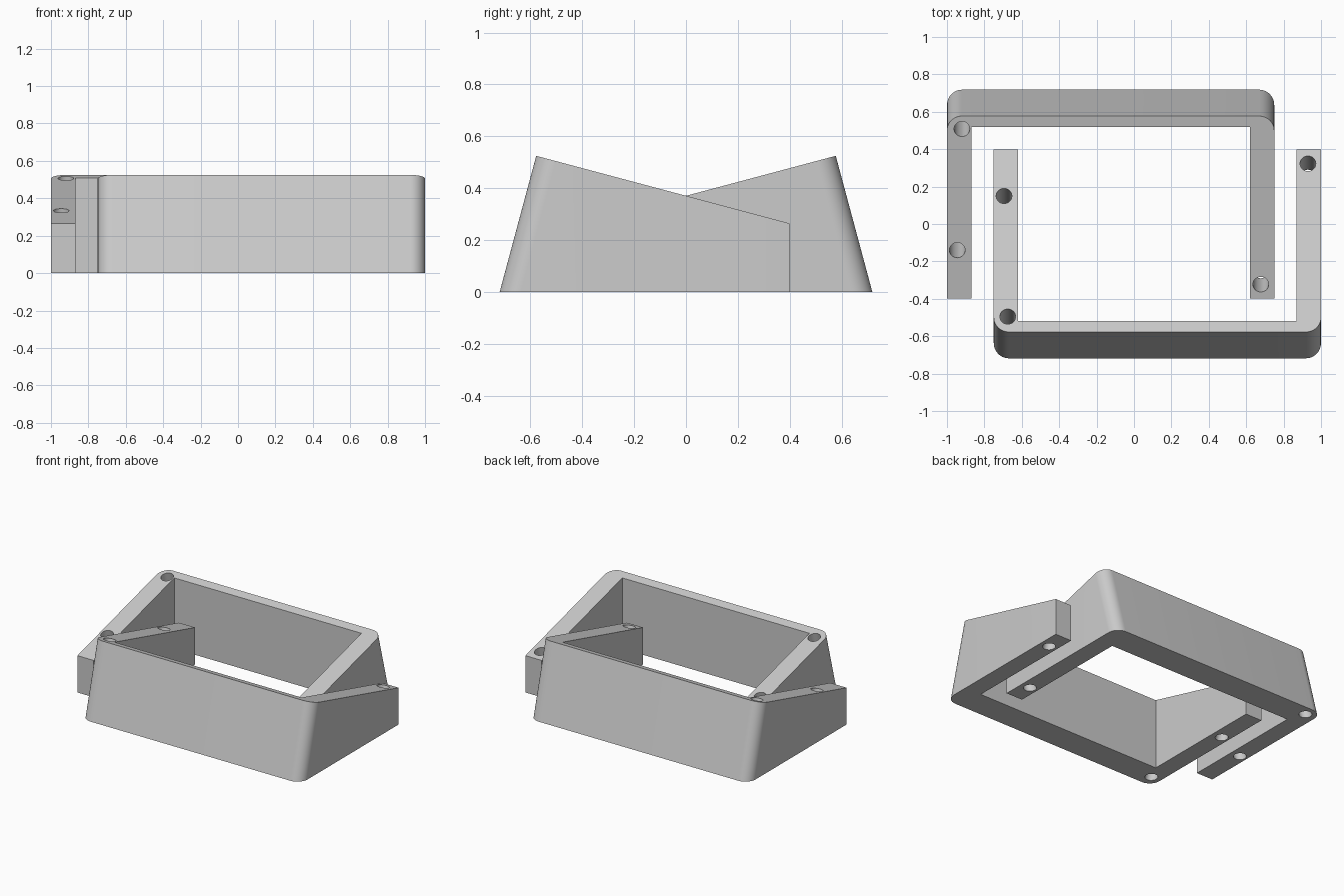
import bpy
import bmesh
import math
from mathutils import Matrix, Vector

cube = bpy.data.objects.get("Cube")
if cube:
    bpy.data.objects.remove(cube, do_unlink=True)

# Shared dimensions of a U-shaped wedge bracket
X0, X1 = -0.75, 1.0                # outer sides
ARM = 0.13                         # arm thickness
INNER_Y = -0.518                   # inside face of the wall
FOOT, TOP, TIP = (-0.718, 0), (-0.577, 0.525), (0.398, 0.265)
SLOPE = (TOP[1] - TIP[1]) / (TIP[0] - TOP[0])
TILT = math.atan(SLOPE)
HOLE_R = 0.042
CORNER_R = 0.08

grey = bpy.data.materials.new("light grey")
grey.use_nodes = True
colour = (0.6, 0.6, 0.6, 1)
grey.diffuse_color = colour
grey.node_tree.nodes["Principled BSDF"].inputs["Base Color"].default_value = colour


def add_object(name, bm):
    bmesh.ops.recalc_face_normals(bm, faces=bm.faces)
    mesh = bpy.data.meshes.new(name)
    bm.to_mesh(mesh)
    bm.free()
    mesh.materials.append(grey)
    obj = bpy.data.objects.new(name, mesh)
    bpy.context.collection.objects.link(obj)
    return obj


def wedge():
    """Side profile pulled across x, with the two leaning wall corners rounded."""
    bm = bmesh.new()
    profile = [FOOT, TOP, TIP, (TIP[0], 0)]
    face = bm.faces.new([bm.verts.new((X0, y, z)) for y, z in profile])
    pulled = bmesh.ops.extrude_face_region(bm, geom=[face])["geom"]
    moved = [v for v in pulled if isinstance(v, bmesh.types.BMVert)]
    bmesh.ops.translate(bm, verts=moved, vec=(X1 - X0, 0, 0))
    corners = [e for e in bm.edges
               if all(v.co.y < -0.5 for v in e.verts)
               and abs(e.verts[0].co.x - e.verts[1].co.x) < 0.01]
    bmesh.ops.bevel(bm, geom=corners, offset=CORNER_R, segments=12,
                    profile=0.5, affect='EDGES')
    return bm


def cutter(holes):
    """Central opening plus through holes square to the sloping top."""
    bm = bmesh.new()
    size = Vector((X1 - X0 - 2 * ARM, 2, 2))
    centre = Vector(((X0 + X1) / 2, INNER_Y + 1, 0.3))
    bmesh.ops.create_cube(bm, size=1, matrix=Matrix.Translation(centre)
                          @ Matrix.Diagonal(size).to_4x4())
    for x, y in holes:
        z = TOP[1] - (y - TOP[0]) * SLOPE
        bmesh.ops.create_cone(bm, cap_ends=True, segments=32, radius1=HOLE_R,
                              radius2=HOLE_R, depth=2,
                              matrix=Matrix.Translation((x, y, z))
                              @ Matrix.Rotation(-TILT, 4, 'X'))
    return bm


def bracket(name, holes, turn):
    obj = add_object(name, wedge())
    tool = add_object(name + "_cutter", cutter(holes))
    tool.hide_render = True
    cut = obj.modifiers.new("opening_and_holes", 'BOOLEAN')
    cut.operation = 'DIFFERENCE'
    cut.solver = 'EXACT'
    cut.object = tool
    bpy.context.view_layer.update()
    graph = bpy.context.evaluated_depsgraph_get()
    result = bpy.data.meshes.new_from_object(obj.evaluated_get(graph))
    obj.modifiers.clear()
    obj.data = result
    bpy.data.objects.remove(tool, do_unlink=True)
    obj.rotation_euler.z = turn
    bpy.ops.object.select_all(action='DESELECT')
    obj.select_set(True)
    bpy.context.view_layer.objects.active = obj
    bpy.ops.object.shade_smooth_by_angle(angle=math.radians(30))


# Two interlocking brackets, the second turned to face the back
bracket("front_bracket", [(-0.675, -0.495), (-0.695, 0.15), (0.93, 0.323)], 0)
bracket("back_bracket", [(0.92, -0.508), (0.945, 0.14), (-0.678, 0.323)], math.pi)
